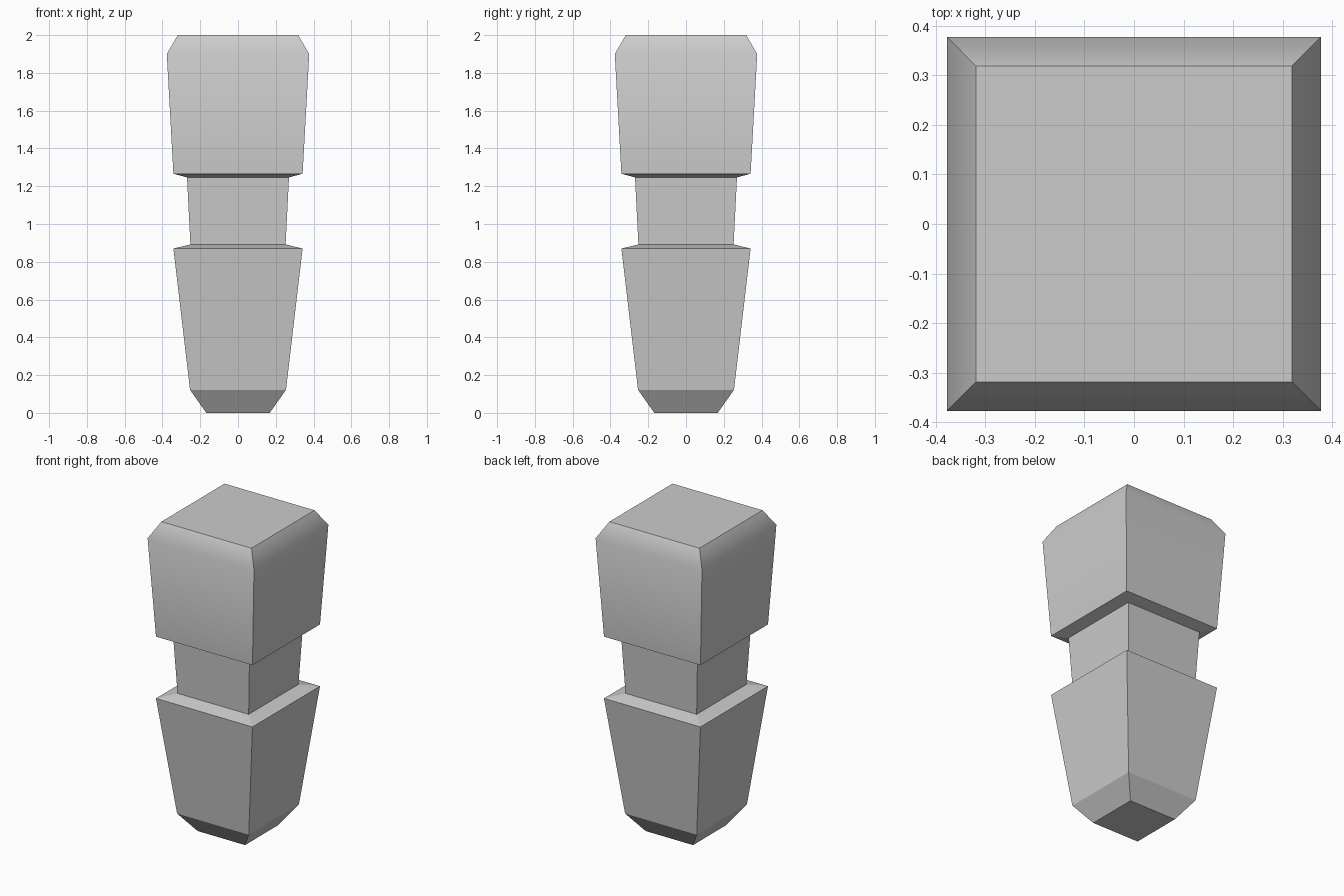
import bpy, bmesh

if "Cube" in bpy.data.objects:
    bpy.data.objects.remove(bpy.data.objects["Cube"])

# Half-width and height of each square section, from tip to head
PROFILE = [(0.168, 0.0), (0.254, 0.122), (0.342, 0.87), (0.252, 0.892),
           (0.27, 1.247), (0.342, 1.266), (0.377, 1.90), (0.319, 2.0)]
CORNERS = [(-1, -1), (1, -1), (1, 1), (-1, 1)]


def square_loft(name, profile, smooth_ring):
    bm = bmesh.new()
    rings = [[bm.verts.new((sx * h, sy * h, z)) for sx, sy in CORNERS]
             for h, z in profile]
    bm.faces.new(rings[0][::-1])
    bm.faces.new(rings[-1])
    for low, high in zip(rings, rings[1:]):
        for i in range(4):
            j = (i + 1) % 4
            bm.faces.new((low[i], low[j], high[j], high[i]))
    # Only the shoulder of the head is shaded softly; all other edges stay crisp
    soft = set(rings[smooth_ring])
    for e in bm.edges:
        e.smooth = all(v in soft for v in e.verts)
    for f in bm.faces:
        f.smooth = any(e.smooth for e in f.edges)
    mesh = bpy.data.meshes.new(name)
    bm.to_mesh(mesh)
    bm.free()
    obj = bpy.data.objects.new(name, mesh)
    bpy.context.collection.objects.link(obj)
    return obj


# Tapered square peg: chamfered tip, body, recessed neck and head
square_loft("square_peg", PROFILE, 6)
